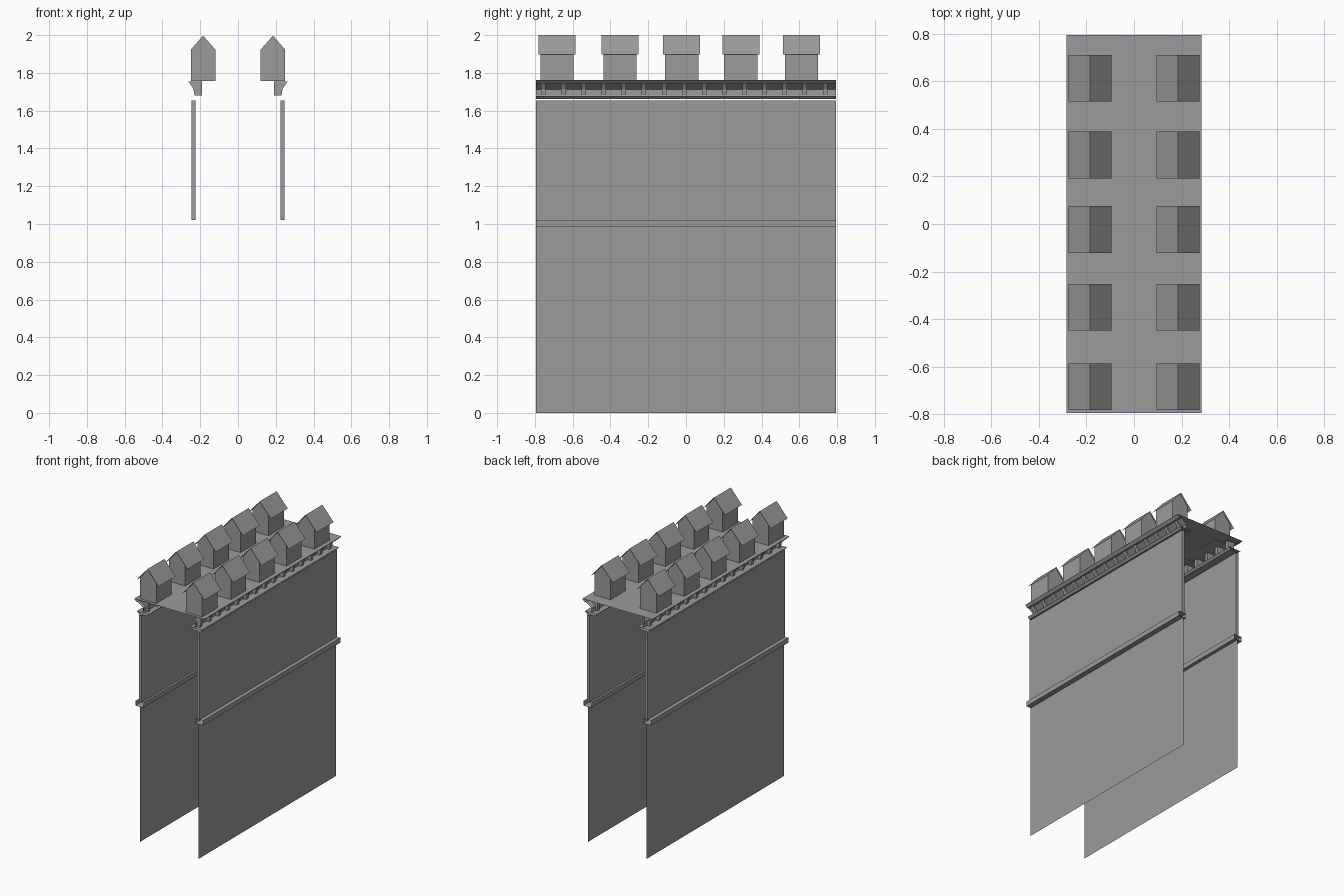
import bpy, bmesh

if "Cube" in bpy.data.objects:
    bpy.data.objects.remove(bpy.data.objects["Cube"])

stone = bpy.data.materials.new("grey stone")
stone.diffuse_color = (0.33, 0.33, 0.33, 1)
stone.use_nodes = True
stone.node_tree.nodes["Principled BSDF"].inputs["Base Color"].default_value = stone.diffuse_color
HALF = 0.793   # half the wall length


def extrude(name, profile, spans, closed=True, mirror=True):
    """Sweep an x-z profile along y over each (start, end) span; closed profiles get end caps."""
    bm = bmesh.new()
    for y0, y1 in spans:
        a = [bm.verts.new((x, y0, z)) for x, z in profile]
        b = [bm.verts.new((x, y1, z)) for x, z in profile]
        n = len(profile)
        for i in range(n if closed else n - 1):
            j = (i + 1) % n
            bm.faces.new((a[i], a[j], b[j], b[i]))
        if closed:
            bm.faces.new(a[::-1])
            bm.faces.new(b)
    if closed:
        bmesh.ops.recalc_face_normals(bm, faces=bm.faces)
    mesh = bpy.data.meshes.new(name)
    bm.to_mesh(mesh)
    bm.free()
    mesh.materials.append(stone)
    ob = bpy.data.objects.new(name, mesh)
    bpy.context.collection.objects.link(ob)
    if mirror:
        ob.modifiers.new("mirror", 'MIRROR')
    return ob


full = [(-HALF, HALF)]

# Lower wall sheets and thin upper walls
extrude("lower_wall", [(0.235, 0.985), (0.235, 0)], full, closed=False)
extrude("upper_wall", [(0.225, 1.02), (0.245, 1.02), (0.245, 1.655), (0.225, 1.655)], full)

# String course: hollow moulding open at the ends
extrude("string_course", [(0.21, 0.985), (0.273, 0.985), (0.273, 1.02), (0.21, 1.02), (0.21, 0.985)],
        full, closed=False)

# Ledge on top of the upper wall, with bevelled underside
extrude("ledge", [(0.18, 1.663), (0.247, 1.663), (0.262, 1.678), (0.165, 1.678), (0.18, 1.663)],
        full, closed=False)

# Wall and cove behind the corbels, running up to the walkway edge
extrude("cove", [(0.207, 1.68), (0.207, 1.712), (0.25, 1.745), (0.265, 1.745), (0.283, 1.762)],
        full, closed=False)

# Row of corbels
N = 15
step = 0.1065
corbels = [(-0.755 + i * step - 0.012, -0.755 + i * step + 0.012) for i in range(N)]
extrude("corbels", [(0.19, 1.68), (0.23, 1.68), (0.236, 1.715), (0.262, 1.755), (0.19, 1.755)], corbels)

# Walkway sheet
extrude("walkway", [(0.283, 1.763), (-0.283, 1.763)], full, closed=False, mirror=False)

# Merlons with overhanging gabled roofs
centres = [-0.683, -0.35, -0.023, 0.29, 0.612]
extrude("merlons", [(0.12, 1.758), (0.25, 1.758), (0.25, 1.923), (0.185, 1.997), (0.12, 1.923)],
        [(c - 0.088, c + 0.088) for c in centres])
extrude("merlon_roofs", [(0.275, 1.897), (0.185, 2.0), (0.095, 1.897)],
        [(c - 0.098, c + 0.098) for c in centres], closed=False)
